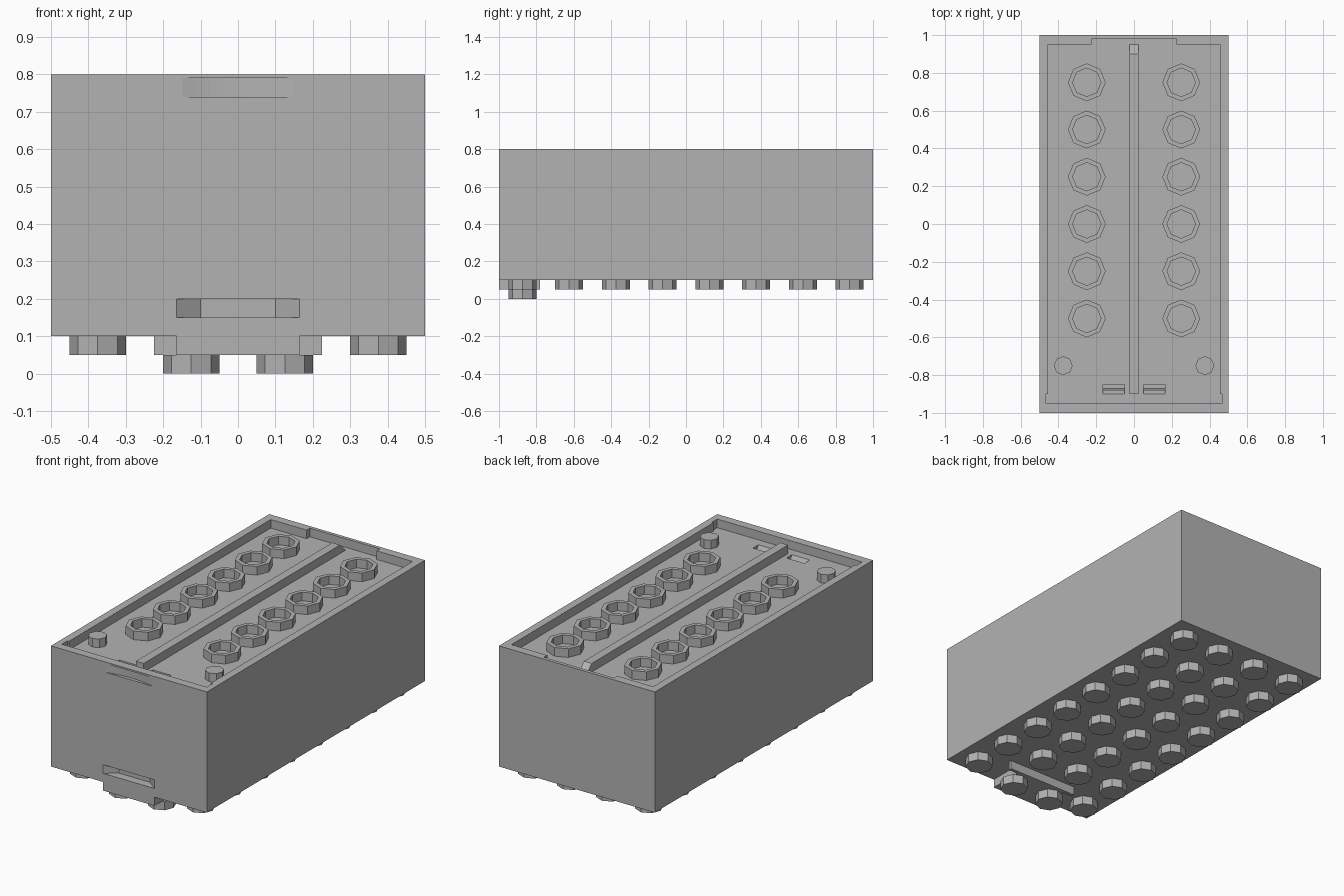
import bpy, bmesh, math
from mathutils import Vector

cube = bpy.data.objects.get("Cube")
if cube:
    bpy.data.objects.remove(cube, do_unlink=True)

COLOUR = (0.45, 0.45, 0.45, 1)
grey = bpy.data.materials.new("light grey plastic")
grey.use_nodes = True
grey.diffuse_color = COLOUR
grey.node_tree.nodes["Principled BSDF"].inputs["Base Color"].default_value = COLOUR


def finish(bm, name):
    bmesh.ops.recalc_face_normals(bm, faces=bm.faces)
    mesh = bpy.data.meshes.new(name)
    bm.to_mesh(mesh)
    bm.free()
    mesh.materials.append(grey)
    obj = bpy.data.objects.new(name, mesh)
    bpy.context.collection.objects.link(obj)
    return obj


def extrude(name, points, offset):
    """Closed outline pushed along an offset."""
    bm = bmesh.new()
    face = bm.faces.new([bm.verts.new(p) for p in points])
    new = bmesh.ops.extrude_face_region(bm, geom=[face])["geom"]
    verts = [v for v in new if isinstance(v, bmesh.types.BMVert)]
    bmesh.ops.translate(bm, verts=verts, vec=Vector(offset))
    return finish(bm, name)


def box(name, x0, x1, y0, y1, z0, z1):
    outline = [(x0, y0, z0), (x1, y0, z0), (x1, y1, z0), (x0, y1, z0)]
    return extrude(name, outline, (0, 0, z1 - z0))


def plan(name, outline, z0, z1):
    return extrude(name, [(x, y, z0) for x, y in outline], (0, 0, z1 - z0))


def octagons(name, centres, radius, z0, z1, bore=0):
    """Eight-sided pegs, or open tubes when a bore is given."""
    bm = bmesh.new()
    for cx, cy in centres:
        def ring(r, z):
            return [bm.verts.new((cx + r * math.cos(i * math.pi / 4),
                                  cy + r * math.sin(i * math.pi / 4), z)) for i in range(8)]
        loops = [ring(radius, z0), ring(radius, z1)]
        if bore:
            loops += [ring(bore, z1), ring(bore, z0)]
            pairs = list(zip(loops, loops[1:] + loops[:1]))
        else:
            pairs = [(loops[0], loops[1])]
            bm.faces.new(loops[0])
            bm.faces.new(loops[1])
        for a, b in pairs:
            for i in range(8):
                j = (i + 1) % 8
                bm.faces.new((a[i], a[j], b[j], b[i]))
    return finish(bm, name)


# Main box
body = box("box_body", -0.5, 0.5, -1, 1, 0.1, 0.8)
FLOOR = 0.75

# Recesses cut into the box
lens = []
for i in range(9):
    t = -1 + i / 4
    lens.append((0.15 * t, -1 + 0.02 * (1 - t * t)))
lens += [(0.15, -1.02), (-0.15, -1.02)]
cutters = [
    box("tray_cutter", -0.455, 0.455, -0.95, 0.95, FLOOR, 0.9),
    box("front_corner_cutter", -0.465, 0.465, -0.95, -0.9, FLOOR, 0.9),
    box("back_notch_cutter", -0.225, 0.225, 0.9, 0.98, FLOOR, 0.9),
    box("latch_pocket_cutter", -0.215, 0.215, -0.95, -0.85, 0.65, 0.9),
    plan("finger_groove_cutter", lens, 0.74, 0.79),
    plan("front_slot_cutter", [(-0.165, -1), (-0.165, -1.05), (0.165, -1.05),
                               (0.165, -1), (0.1, -0.95), (-0.1, -0.95)], 0.15, 0.2),
]
for cutter in cutters:
    mod = body.modifiers.new(cutter.name, "BOOLEAN")
    mod.operation = "DIFFERENCE"
    mod.solver = "EXACT"
    mod.object = cutter
    cutter.hide_render = True
    cutter.hide_set(True)
bpy.context.view_layer.update()
baked = bpy.data.meshes.new_from_object(
    body.evaluated_get(bpy.context.evaluated_depsgraph_get()))
body.modifiers.clear()
body.data = baked
for cutter in cutters:
    bpy.data.objects.remove(cutter, do_unlink=True)

# Centre rib with a sloping back end
extrude("centre_rib", [(-0.025, -0.9, FLOOR), (-0.025, -0.9, 0.8), (-0.025, 0.9, 0.8),
                       (-0.025, 0.95, FLOOR)], (0.05, 0, 0))

# Latch pocket: fixed blocks and sloping catches
box("latch_centre_block", -0.05, 0.05, -0.95, -0.85, 0.65, FLOOR)
for side, name in ((-1, "right"), (1, "left")):
    box(name + "_latch_block", side * 0.165, side * 0.215, -0.95, -0.85, 0.65, FLOOR)
    x = side * 0.05
    extrude(name + "_latch_catch", [(x, -0.95, 0.65), (x, -0.95, FLOOR), (x, -0.9, FLOOR),
                                    (x, -0.88, 0.72), (x, -0.87, 0.65)], (side * 0.115, 0, 0))

# Tubes and pins standing in the tray
octagons("tray_tubes", [(x, -0.5 + 0.25 * j) for x in (-0.25, 0.25) for j in range(6)],
         0.1, FLOOR, 0.8, bore=0.075)
octagons("tray_pins", [(-0.375, -0.75), (0.375, -0.75)], 0.05, FLOOR, 0.8)

# Studs underneath, with the middle front pair raised on a tab
studs, tab_studs = [], []
for i in range(4):
    for j in range(8):
        on_tab = j == 0 and i in (1, 2)
        (tab_studs if on_tab else studs).append((-0.375 + 0.25 * i, -0.875 + 0.25 * j))
octagons("bottom_studs", studs, 0.075, 0.05, 0.1)
octagons("tab_studs", tab_studs, 0.075, 0, 0.05)

# T-shaped tab under the front edge
plan("latch_tab", [(-0.165, -1), (0.165, -1), (0.165, -0.8), (0.225, -0.8),
                   (0.225, -0.78), (-0.225, -0.78), (-0.225, -0.8), (-0.165, -0.8)], 0.05, 0.1)
